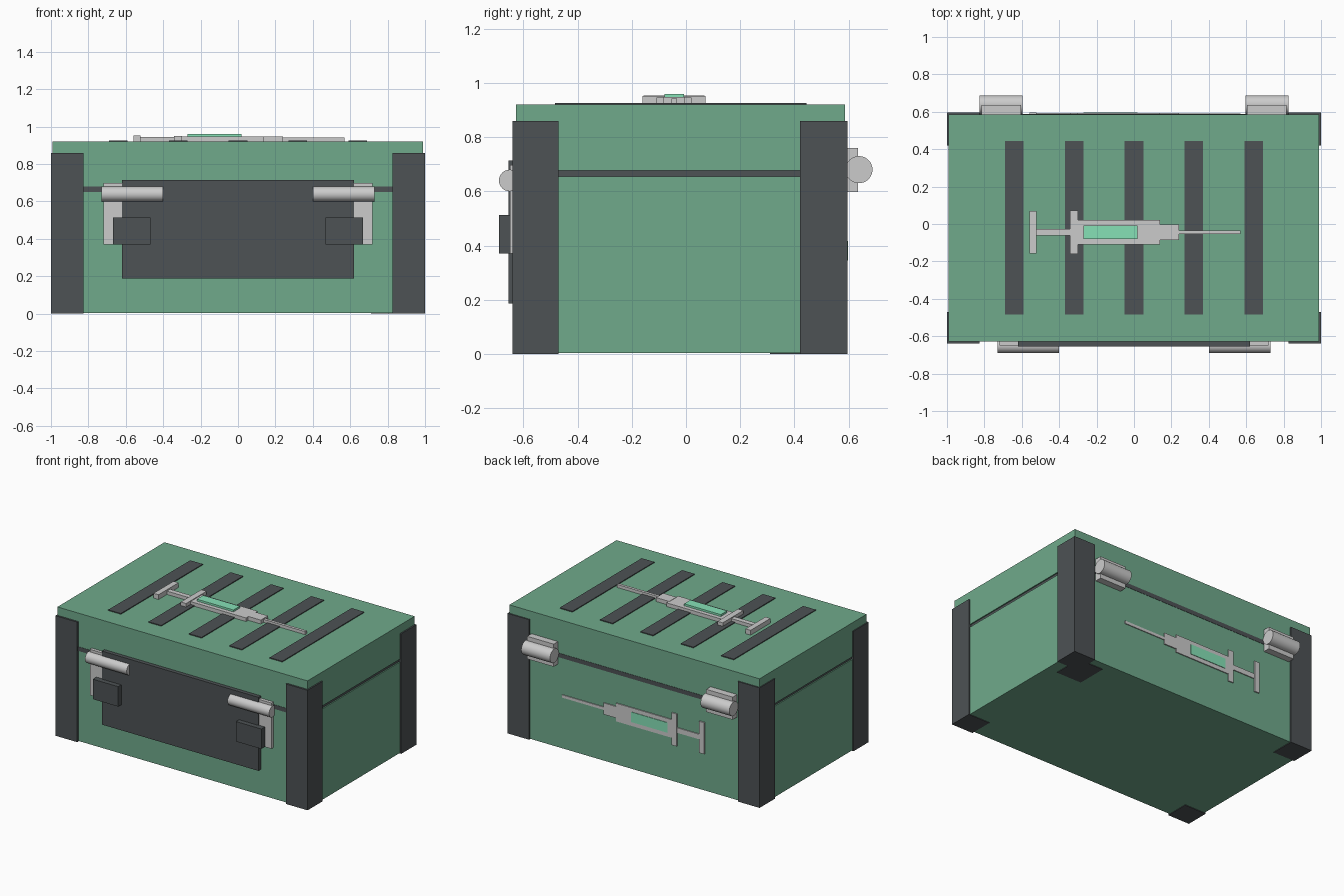
import bpy, math

if "Cube" in bpy.data.objects:
    bpy.data.objects.remove(bpy.data.objects["Cube"])


def material(name, rgb):
    m = bpy.data.materials.new(name)
    m.diffuse_color = (*rgb, 1)
    m.use_nodes = True
    m.node_tree.nodes["Principled BSDF"].inputs["Base Color"].default_value = m.diffuse_color
    return m


GREEN = material("green_paint", (0.16, 0.40, 0.26))
DARK = material("dark_trim", (0.075, 0.085, 0.09))
LIQUID = material("green_liquid", (0.24, 0.75, 0.47))


def box(name, x, y, z, mat=None):
    """Box from (min, max) pairs on each axis."""
    mid = [(a + b) / 2 for a, b in (x, y, z)]
    bpy.ops.mesh.primitive_cube_add(size=1, location=mid)
    ob = bpy.context.object
    ob.name = name
    ob.scale = [abs(b - a) for a, b in (x, y, z)]
    bpy.ops.object.transform_apply(location=False, rotation=False, scale=True)
    if mat:
        ob.data.materials.append(mat)
    return ob


def x_cylinder(name, x, y, z, r):
    """Smooth cylinder lying along x."""
    bpy.ops.mesh.primitive_cylinder_add(
        vertices=32, radius=r, depth=abs(x[1] - x[0]),
        location=((x[0] + x[1]) / 2, y, z), rotation=(0, math.pi / 2, 0))
    ob = bpy.context.object
    ob.name = name
    bpy.ops.object.shade_smooth_by_angle(angle=math.radians(40))
    return ob


# Case: base, lid and the dark seam between them
box("case_base", (-0.99, 0.99), (-0.627, 0.586), (0.004, 0.655), GREEN)
box("case_lid", (-0.993, 0.99), (-0.627, 0.586), (0.676, 0.92), GREEN)
box("seam", (-0.982, 0.982), (-0.629, 0.588), (0.65, 0.68), DARK)

# Front panel
box("front_panel", (-0.62, 0.62), (-0.655, -0.6), (0.187, 0.714), DARK)

for s, side in ((-1, "left"), (1, "right")):
    # Corner posts
    for end, y in (("front", (-0.64, -0.47)), ("back", (0.42, 0.595))):
        box(f"corner_post_{end}_{side}", (s * 0.827, s), y, (0, 0.86), DARK)
    # Front latches: backing plate, roller and catch
    box(f"latch_plate_{side}", (s * 0.55, s * 0.72), (-0.65, -0.6), (0.37, 0.698))
    x_cylinder(f"latch_roller_{side}", (s * 0.40, s * 0.73), -0.65, 0.64, 0.04)
    box(f"latch_catch_{side}", (s * 0.467, s * 0.668), (-0.69, -0.64), (0.37, 0.513), DARK)
    # Back hinges
    box(f"hinge_plate_{side}", (s * 0.605, s * 0.815), (0.57, 0.635), (0.598, 0.76))
    x_cylinder(f"hinge_barrel_{side}", (s * 0.597, s * 0.825), 0.638, 0.68, 0.05)

# Foot pad under the back right corner
box("foot_pad", (0.71, 0.91), (0.31, 0.53), (0, 0.01), DARK)

# Strips across the lid
for i in range(5):
    x = (i - 2) * 0.32
    box(f"lid_strip_{i + 1}", (x - 0.05, x + 0.05), (-0.484, 0.444), (0.91, 0.926), DARK)

# Syringe emblem: name, x range, half width, height
SYRINGE = [
    ("plunger_end", (-0.56, -0.52), 0.113, 0.034),
    ("plunger_rod", (-0.525, -0.335), 0.018, 0.024),
    ("flange", (-0.342, -0.30), 0.116, 0.031),
    ("barrel", (-0.305, 0.14), 0.065, 0.026),
    ("neck", (0.135, 0.24), 0.041, 0.028),
    ("needle", (0.235, 0.57), 0.01, 0.022),
    ("liquid", (-0.27, 0.02), 0.036, 0.04),
]
for part, x, w, h in SYRINGE:
    mat = LIQUID if part == "liquid" else None
    box(f"lid_syringe_{part}", x, (-0.044 - w, -0.044 + w), (0.915, 0.92 + h), mat)
    box(f"back_syringe_{part}", x, (0.58, 0.586 + h * 0.27), (0.38 - w, 0.38 + w), mat)
